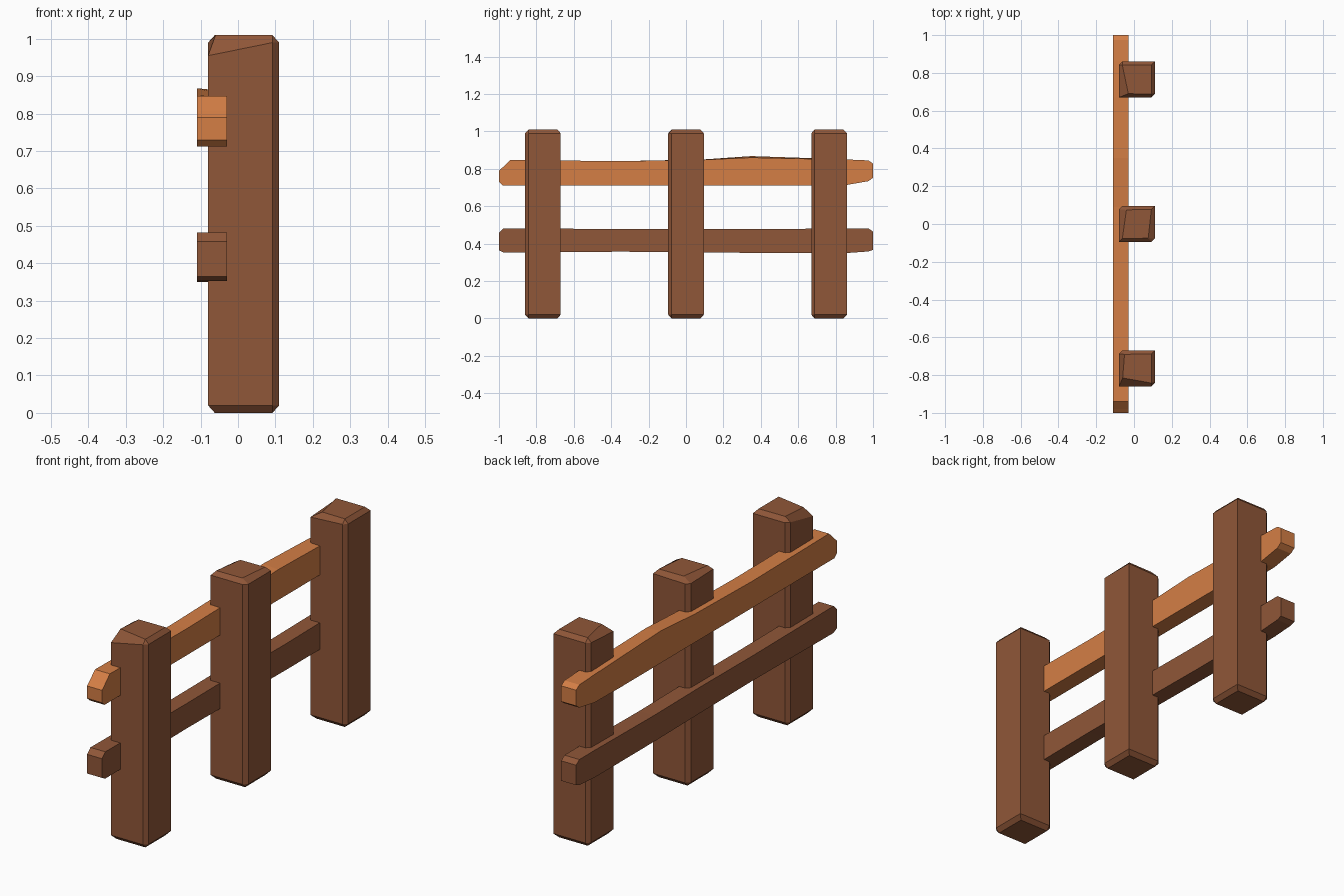
import bpy, bmesh

if "Cube" in bpy.data.objects:
    bpy.data.objects.remove(bpy.data.objects["Cube"])


def material(name, rgb):
    m = bpy.data.materials.new(name)
    m.diffuse_color = (*rgb, 1)
    m.use_nodes = True
    m.node_tree.nodes["Principled BSDF"].inputs["Base Color"].default_value = m.diffuse_color
    return m


brown = material("dark_brown_wood", (0.28, 0.095, 0.04))
orange = material("orange_wood", (0.66, 0.21, 0.06))


def finish(bm, name, mat):
    bmesh.ops.remove_doubles(bm, verts=bm.verts, dist=0.0005)
    bmesh.ops.recalc_face_normals(bm, faces=bm.faces)
    me = bpy.data.meshes.new(name)
    bm.to_mesh(me)
    bm.free()
    me.materials.append(mat)
    ob = bpy.data.objects.new(name, me)
    bpy.context.collection.objects.link(ob)


# Post: square section with two chamfered corners, bevelled ends, worn top corners
def post(name, yc, wear):
    x0, x1, y0, y1, c = -0.08, 0.11, yc - 0.095, yc + 0.095, 0.018
    ring = [(x0, y0, 'a'), (x1 - c, y0, 'b'), (x1, y0 + c, 'b'),
            (x1, y1, 'c'), (x0 + c, y1, 'd'), (x0, y1 - c, 'd')]
    corner = {'a': (x0, y0, 1, 1), 'b': (x1, y0, -1, 1),
              'c': (x1, y1, -1, -1), 'd': (x0, y1, 1, -1)}

    def inset(key, dx, dy):
        x, y, sx, sy = corner[key]
        return x + sx * dx, y + sy * dy

    bm = bmesh.new()
    levels = [
        [(*inset(k, c, c), 0) for _, _, k in ring],
        [(x, y, 0.02) for x, y, _ in ring],
        [(x, y, wear.get(k, (c, c, 0.99))[2]) for x, y, k in ring],
        [(*inset(k, *wear.get(k, (c, c, 0))[:2]), 1.01) for _, _, k in ring]]
    rows = [[bm.verts.new(p) for p in lv] for lv in levels]
    for lo, hi in zip(rows, rows[1:]):
        for i in range(6):
            j = (i + 1) % 6
            bm.faces.new((lo[i], lo[j], hi[j], hi[i]))
    bm.faces.new(rows[0][::-1])
    bm.faces.new(rows[-1])
    finish(bm, name, brown)


post("front_post", -0.765, {'a': (0.02, 0.045, 0.955), 'd': (0.03, 0.02, 0.99)})
post("middle_post", 0.0, {'b': (0.035, 0.02, 0.99), 'd': (0.04, 0.02, 0.985)})
post("back_post", 0.765, {'a': (0.05, 0.02, 0.98)})


# Rail: cross-section stations (y, bottom z, top z) joined along y
def rail(name, stations, mat, tilt):
    bm = bmesh.new()
    rows = []
    for i, (y, lo, hi) in enumerate(stations):
        t = tilt.get(i, 0)
        rows.append([bm.verts.new(p) for p in (
            (-0.11, y, lo), (-0.03, y, lo), (-0.03, y, hi - t), (-0.11, y, hi))])
    for a, b in zip(rows, rows[1:]):
        for i in range(4):
            j = (i + 1) % 4
            bm.faces.new((a[i], a[j], b[j], b[i]))
    bm.faces.new(rows[0][::-1])
    bm.faces.new(rows[-1])
    finish(bm, name, mat)


rail("top_rail", [(-1, 0.73, 0.79), (-0.98, 0.712, 0.808), (-0.94, 0.712, 0.847),
                  (-0.35, 0.712, 0.841), (0.09, 0.712, 0.85), (0.35, 0.712, 0.868),
                  (0.67, 0.712, 0.857), (0.86, 0.714, 0.85), (0.975, 0.734, 0.845),
                  (1, 0.752, 0.828)], orange, {4: 0.002, 5: 0.008, 6: 0.004})
rail("bottom_rail", [(-1, 0.365, 0.458), (-0.975, 0.352, 0.482), (-0.35, 0.357, 0.478),
                     (0.05, 0.354, 0.48), (0.4, 0.35, 0.477), (0.86, 0.35, 0.482),
                     (0.975, 0.358, 0.482), (1, 0.367, 0.464)], brown, {})
